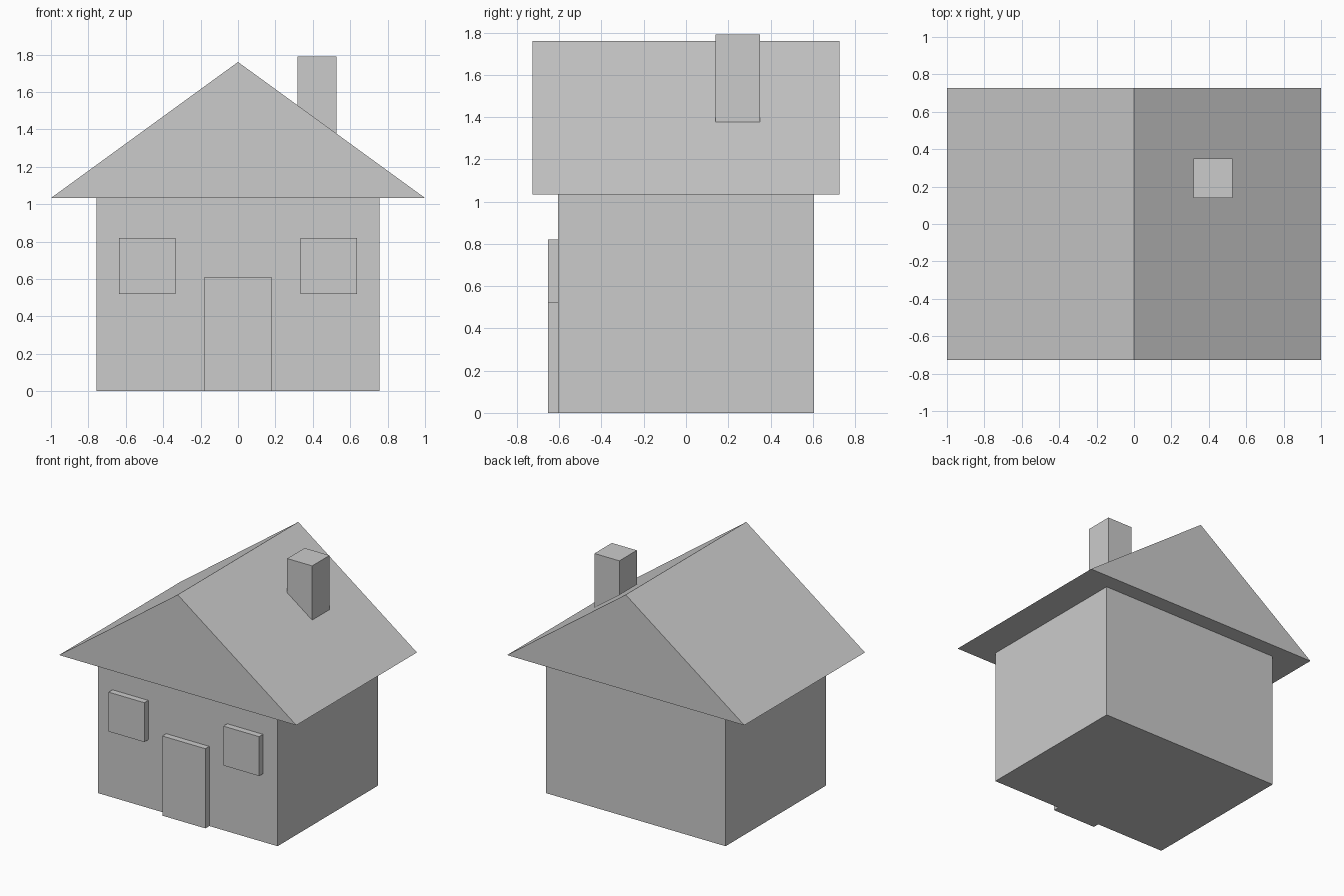
import bpy
import bmesh

default = bpy.data.objects.get("Cube")
if default:
    bpy.data.objects.remove(default, do_unlink=True)

# One plain grey for the whole house
GREY = (0.6, 0.6, 0.6, 1.0)
grey = bpy.data.materials.new("light grey")
grey.use_nodes = True
grey.diffuse_color = GREY
grey.node_tree.nodes["Principled BSDF"].inputs["Base Color"].default_value = GREY


def extrude_profile(name, profile, y0, y1):
    """Extrude a closed (x, z) outline from y0 back to y1."""
    bm = bmesh.new()
    face = bm.faces.new([bm.verts.new((x, y0, z)) for x, z in profile])
    result = bmesh.ops.extrude_face_region(bm, geom=[face], use_keep_orig=True)
    moved = [g for g in result["geom"] if isinstance(g, bmesh.types.BMVert)]
    bmesh.ops.translate(bm, verts=moved, vec=(0, y1 - y0, 0))
    bmesh.ops.recalc_face_normals(bm, faces=bm.faces)
    mesh = bpy.data.meshes.new(name)
    bm.to_mesh(mesh)
    bm.free()
    mesh.materials.append(grey)
    obj = bpy.data.objects.new(name, mesh)
    bpy.context.collection.objects.link(obj)
    return obj


def box(name, x0, x1, y0, y1, z0, z1):
    return extrude_profile(name, [(x0, z0), (x1, z0), (x1, z1), (x0, z1)], y0, y1)


HALF_WIDTH, FRONT, EAVES, RIDGE = 0.757, -0.605, 1.033, 1.76

# Walls and overhanging gable roof
box("walls", -HALF_WIDTH, HALF_WIDTH, FRONT, -FRONT, 0, EAVES)
extrude_profile("roof", [(-1, EAVES), (1, EAVES), (0, RIDGE)], -0.726, 0.726)

# Chimney set into the left roof slope
box("chimney", 0.317, 0.527, 0.14, 0.35, 1.2, 1.79)

# Door and windows standing proud of the front wall
PROUD = FRONT - 0.047
box("door", -0.182, 0.182, PROUD, FRONT, 0, 0.607)
for side, centre in (("left", 0.484), ("right", -0.484)):
    box(side + "_window", centre - 0.151, centre + 0.151, PROUD, FRONT, 0.52, 0.82)
